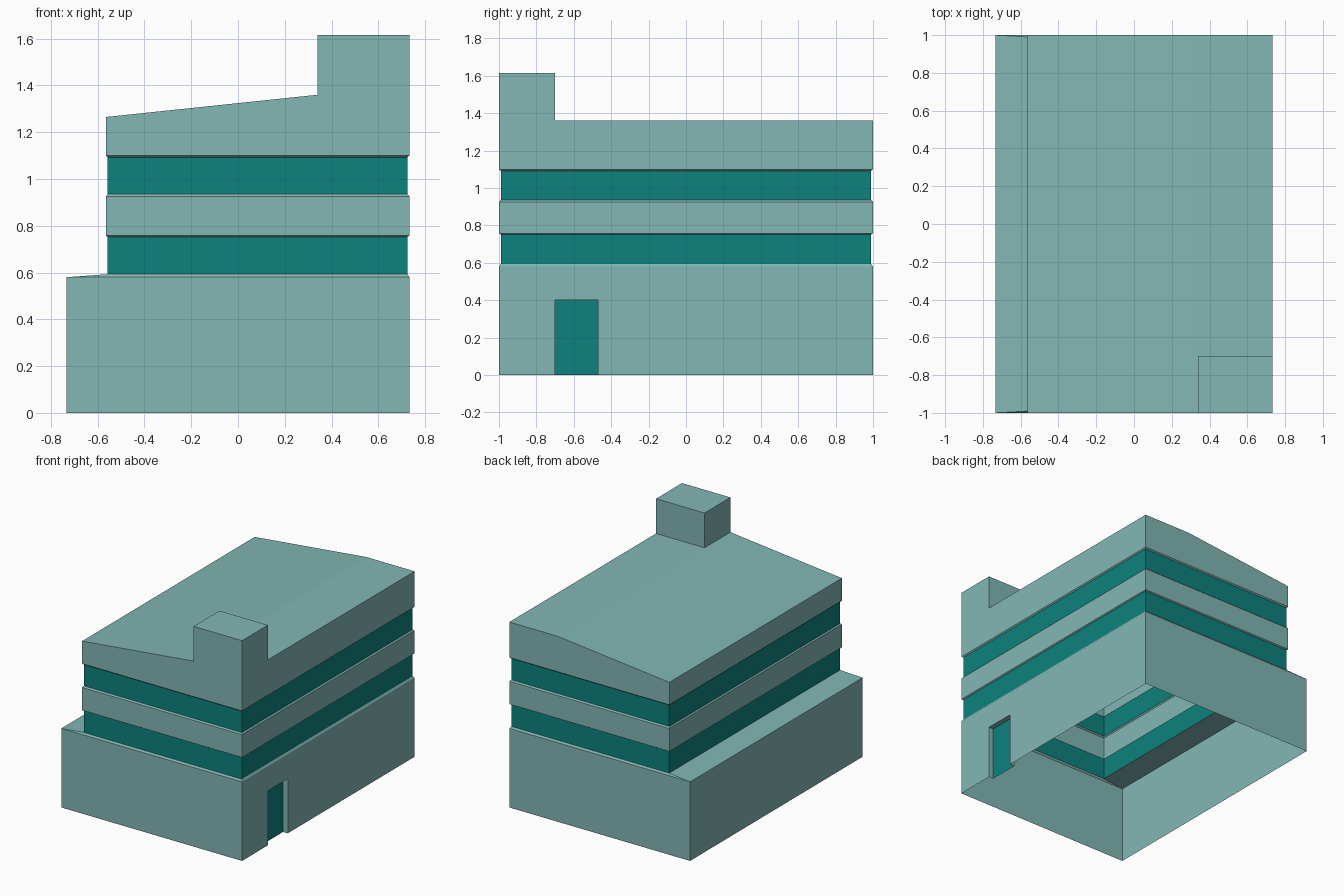
import bpy, bmesh

if "Cube" in bpy.data.objects:
    bpy.data.objects.remove(bpy.data.objects["Cube"])


def material(name, rgb):
    m = bpy.data.materials.new(name)
    m.diffuse_color = (*rgb, 1)
    m.use_nodes = True
    m.node_tree.nodes["Principled BSDF"].inputs["Base Color"].default_value = m.diffuse_color
    return m


PALE = material("pale teal", (0.223, 0.474, 0.456))
DARK = material("dark teal", (0.004, 0.223, 0.205))


def sheet(name, faces, mat):
    """Open shell made from faces given as lists of corner points."""
    bm = bmesh.new()
    for f in faces:
        bm.faces.new([bm.verts.new(p) for p in f])
    bmesh.ops.remove_doubles(bm, verts=bm.verts, dist=1e-5)
    me = bpy.data.meshes.new(name)
    bm.to_mesh(me)
    bm.free()
    me.materials.append(mat)
    ob = bpy.data.objects.new(name, me)
    bpy.context.collection.objects.link(ob)
    return ob


def ring(rect, z):
    x0, x1, y = rect
    return [(x0, -y, z), (x1, -y, z), (x1, y, z), (x0, y, z)]


def loft(*levels):
    """Four walls between successive (rect, z) levels: front, right, back, left."""
    out = []
    for (ra, za), (rb, zb) in zip(levels, levels[1:]):
        a, b = ring(ra, za), ring(rb, zb)
        out += [[a[i], a[(i + 1) % 4], b[(i + 1) % 4], b[i]] for i in range(4)]
    return out


BASE = (-0.733, 0.733, 1.0)    # ground floor footprint
UPPER = (-0.565, 0.733, 1.0)   # upper floors footprint
GLASS = (-0.557, 0.724, 0.99)  # recessed window bands
R = BASE[1]

# Ground floor: walls with a door opening on the right, sloped ledge on top
ground = loft((BASE, 0), (BASE, 0.58), (GLASS, 0.593))
D0, D1, DH, DX = -0.70, -0.47, 0.40, R - 0.038
ground[1] = [(R, y, z) for y, z in (
    (-1, 0), (D0, 0), (D0, DH), (D1, DH), (D1, 0), (1, 0), (1, 0.58), (-1, 0.58))]
sheet("ground_floor", ground, PALE)

# Recessed door and its reveals
sheet("door_reveal", [
    [(R, D0, 0), (DX, D0, 0), (DX, D0, DH), (R, D0, DH)],
    [(DX, D1, 0), (R, D1, 0), (R, D1, DH), (DX, D1, DH)],
    [(R, D0, DH), (DX, D0, DH), (DX, D1, DH), (R, D1, DH)]], PALE)
sheet("door", [[(DX, D0, 0), (DX, D1, 0), (DX, D1, DH), (DX, D0, DH)]], DARK)

# Window bands
for name, z0, z1 in (("lower_windows", 0.593, 0.752), ("upper_windows", 0.935, 1.092)):
    sheet(name, loft((GLASS, z0), (GLASS, z1)), DARK)

# Wall band between the windows, with chamfered edges
sheet("middle_wall", loft((GLASS, 0.752), (UPPER, 0.758), (UPPER, 0.926), (GLASS, 0.935)), PALE)

# Top wall, sloped roof and corner tower as one shell
L, T, TY = UPPER[0], 0.34, -0.70
ZB, ZL, ZR, ZT = 1.10, 1.265, 1.36, 1.615
roof = loft((GLASS, 1.092), (UPPER, ZB))
roof += [
    [(L, -1, ZB), (R, -1, ZB), (R, -1, ZT), (T, -1, ZT), (T, -1, ZR), (L, -1, ZL)],    # front
    [(R, -1, ZB), (R, 1, ZB), (R, 1, ZR), (R, TY, ZR), (R, TY, ZT), (R, -1, ZT)],      # right
    [(R, 1, ZB), (L, 1, ZB), (L, 1, ZL), (T, 1, ZR), (R, 1, ZR)],                      # back
    [(L, 1, ZB), (L, -1, ZB), (L, -1, ZL), (L, 1, ZL)],                                # left
    [(L, -1, ZL), (T, -1, ZR), (T, TY, ZR), (T, 1, ZR), (L, 1, ZL)],                   # slope
    [(T, TY, ZR), (R, TY, ZR), (R, 1, ZR), (T, 1, ZR)],                                # flat roof
    [(T, TY, ZR), (T, -1, ZR), (T, -1, ZT), (T, TY, ZT)],                              # tower left
    [(R, TY, ZR), (T, TY, ZR), (T, TY, ZT), (R, TY, ZT)],                              # tower back
    [(T, -1, ZT), (R, -1, ZT), (R, TY, ZT), (T, TY, ZT)],                              # tower top
]
sheet("roof_and_tower", roof, PALE)
